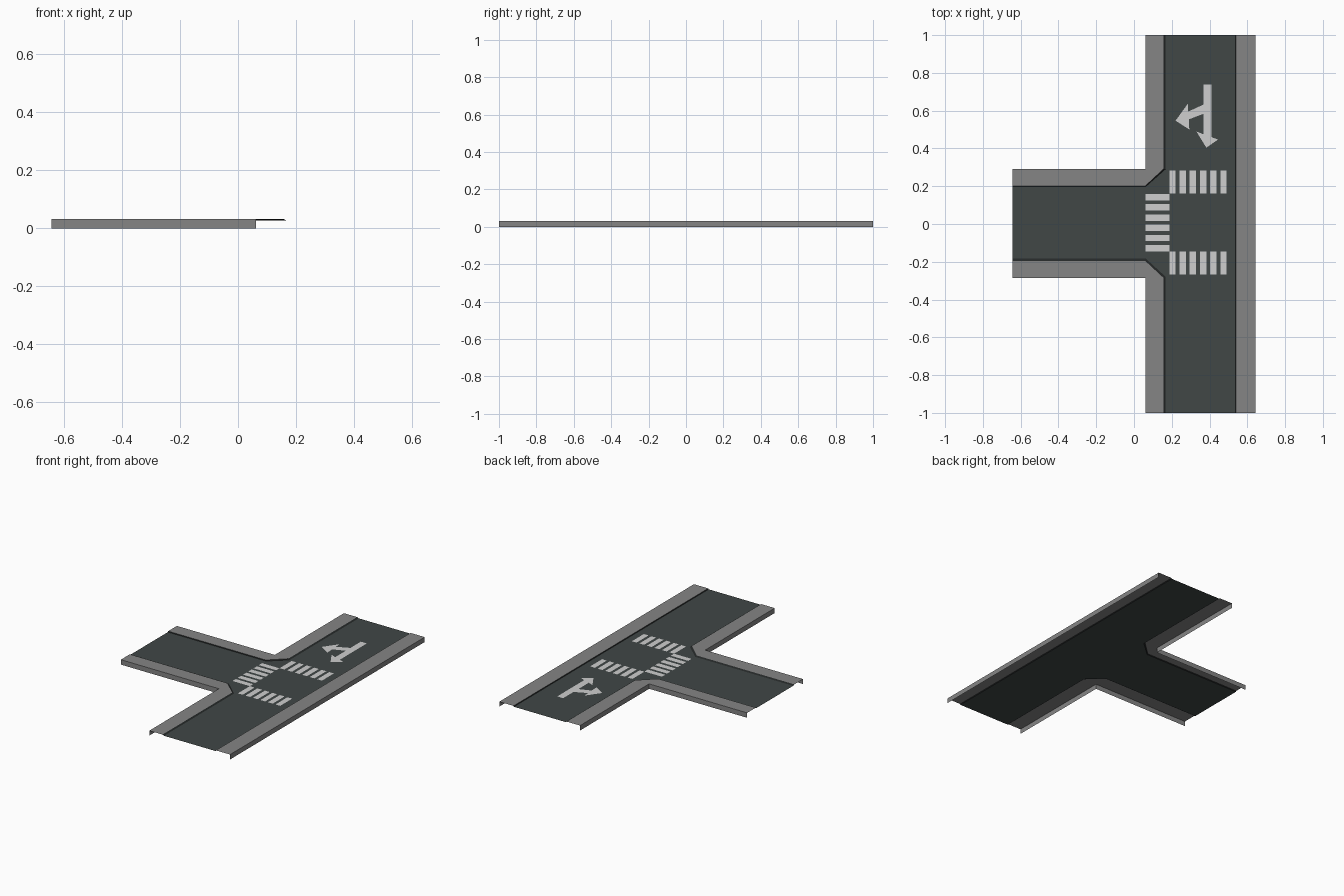
import bpy, bmesh

if "Cube" in bpy.data.objects:
    bpy.data.objects.remove(bpy.data.objects["Cube"])

TOP, ROAD, PAINT = 0.032, 0.027, 0.0285   # heights of pavement, road, markings
X0, X1 = -0.643, 0.643                    # ends of the model in x


def material(name, rgb):
    m = bpy.data.materials.new(name)
    m.diffuse_color = (*rgb, 1)
    m.use_nodes = True
    m.node_tree.nodes["Principled BSDF"].inputs["Base Color"].default_value = m.diffuse_color
    return m


GREY = material("pavement grey", (0.235, 0.235, 0.235))
ASPHALT = material("asphalt", (0.052, 0.063, 0.062))
DARK = material("dark kerb", (0.018, 0.021, 0.021))
WHITE = material("marking white", (0.62, 0.62, 0.62))


def flat(bm, pts, z):
    """Flat polygon facing up."""
    f = bm.faces.new([bm.verts.new((x, y, z)) for x, y in pts])
    f.normal_update()
    if f.normal.z < 0:
        f.normal_flip()
    return f


def ribbon(bm, a, za, b, zb, mat=0):
    """Strip of quads between two polylines."""
    va = [bm.verts.new((x, y, za)) for x, y in a]
    vb = [bm.verts.new((x, y, zb)) for x, y in b]
    for i in range(len(a) - 1):
        f = bm.faces.new((va[i], va[i + 1], vb[i + 1], vb[i]))
        f.material_index = mat


def finish(bm, name, *mats):
    me = bpy.data.meshes.new(name)
    bmesh.ops.triangulate(bm, faces=[f for f in bm.faces if len(f.verts) > 4])
    bm.to_mesh(me)
    bm.free()
    for m in mats:
        me.materials.append(m)
    ob = bpy.data.objects.new(name, me)
    bpy.context.collection.objects.link(ob)


def pavement(name, outer, inner, foot):
    """Raised walkway: top, outer skirt down to the ground, dark kerb."""
    bm = bmesh.new()
    flat(bm, outer + inner[::-1], TOP)
    ribbon(bm, outer, TOP, outer, 0)
    ribbon(bm, foot, ROAD, inner, TOP, 1)
    finish(bm, name, GREY, DARK)


# kerb foot lines, which are also the road outline
north_foot = [(X0, 0.198), (0.062, 0.198), (0.168, 0.292), (0.168, 1)]
south_foot = [(X0, -0.183), (0.062, -0.183), (0.168, -0.28), (0.168, -1)]
east_foot = [(0.538, 1), (0.538, -1)]

# pavements
pavement("north_pavement", [(X0, 0.29), (0.062, 0.29), (0.062, 1)],
         [(X0, 0.201), (0.059, 0.201), (0.157, 0.292), (0.157, 1)], north_foot)
pavement("south_pavement", [(X0, -0.285), (0.062, -0.285), (0.062, -1)],
         [(X0, -0.195), (0.059, -0.195), (0.157, -0.286), (0.157, -1)], south_foot)
pavement("east_pavement", [(X1, 1), (X1, -1)], [(0.541, 1), (0.541, -1)], east_foot)

# road surface
bm = bmesh.new()
flat(bm, north_foot + east_foot + south_foot[::-1], ROAD)
finish(bm, "road", ASPHALT)


# zebra crossings: six bars each
def rect(bm, xa, xb, ya, yb):
    flat(bm, [(xa, ya), (xb, ya), (xb, yb), (xa, yb)], PAINT)


PITCH, BAR = 0.054, 0.034
for name, ya, yb in (("north_crossing", 0.161, 0.284), ("south_crossing", -0.268, -0.145)):
    bm = bmesh.new()
    for i in range(6):
        x = 0.187 + i * PITCH
        rect(bm, x, x + BAR, ya, yb)
    finish(bm, name, WHITE)
bm = bmesh.new()
for i in range(6):
    y = -0.145 + i * PITCH
    rect(bm, 0.062, 0.187, y, y + BAR)
finish(bm, "west_crossing", WHITE)

# turn arrow: shaft, branch and two heads
bm = bmesh.new()
rect(bm, 0.367, 0.41, 0.46, 0.738)
flat(bm, [(0.28, 0.592), (0.367, 0.632), (0.367, 0.583), (0.28, 0.55)], PAINT)
flat(bm, [(0.22, 0.547), (0.285, 0.637), (0.293, 0.5)], PAINT)
flat(bm, [(0.383, 0.404), (0.33, 0.49), (0.367, 0.475), (0.41, 0.46), (0.445, 0.447)], PAINT)
finish(bm, "turn_arrow", WHITE)
